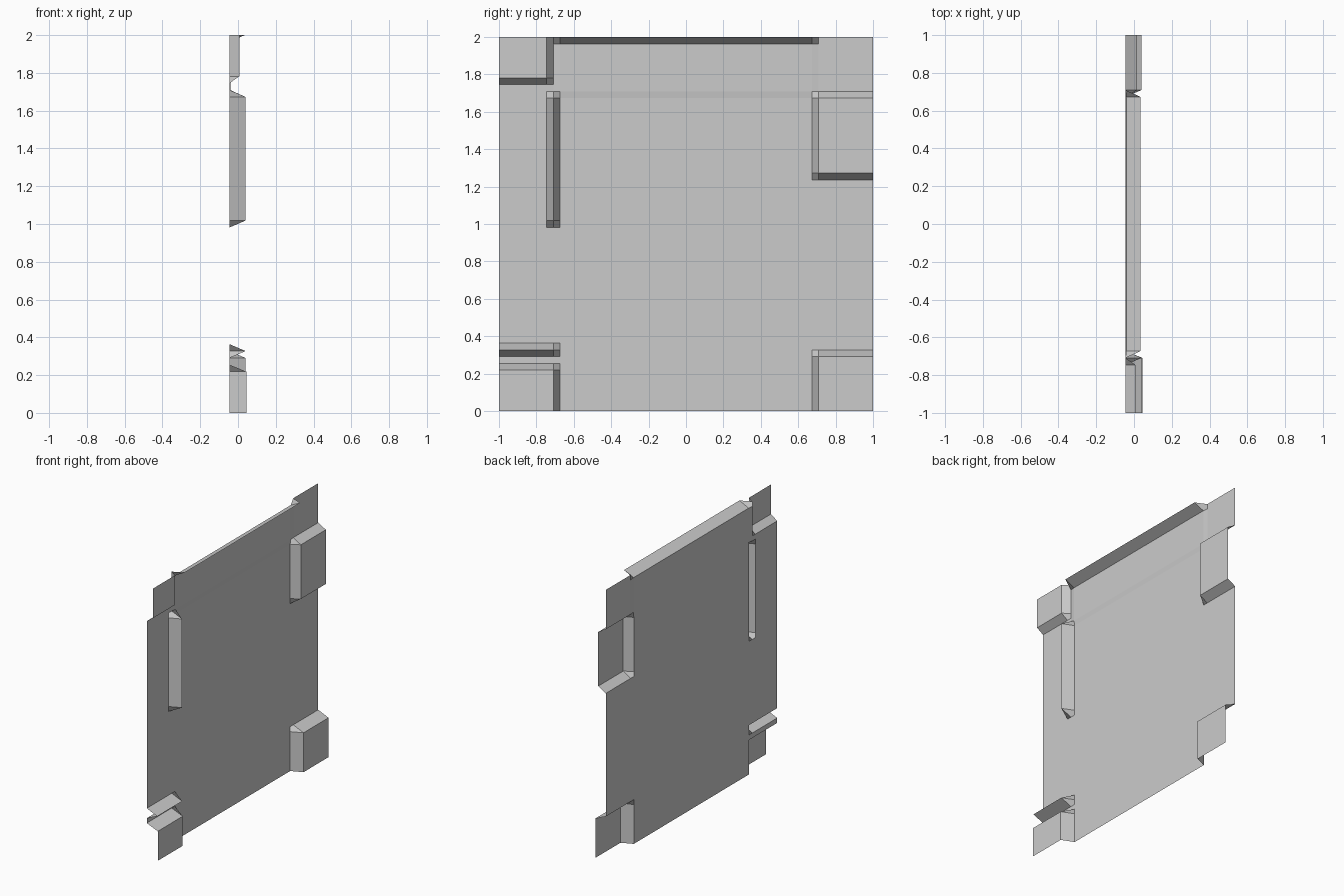
import bpy, bmesh

if "Cube" in bpy.data.objects:
    bpy.data.objects.remove(bpy.data.objects["Cube"])

G = 2 / 55          # spacing of the panel's grid; every edge falls on it
BASE = -0.045       # x of the flat sheet

# Raised areas: first and last grid column (y), first and last row (z), height.
# Each drops to the sheet over one grid step.
RAISED = [
    (0, 8, 0, 6, 0.090),      # lower left plate
    (0, 8, 9, 9, 0.085),      # short ridge
    (8, 8, 28, 46, 0.085),    # tall ridge
    (0, 7, 49, 55, 0.052),    # upper left plate
    (47, 55, 35, 46, 0.062),  # upper right plate
    (47, 55, 0, 8, 0.084),    # lower right plate
    (9, 46, 55, 55, 0.080),   # top lip
    (9, 46, 47, 55, 0.004),   # shallow upper field
]


def height(c, r):
    return max([0] + [h for a, b, lo, hi, h in RAISED
                      if a <= c <= b and lo <= r <= hi])


def lines(pairs):
    marks = {0, 55}
    for a, b in pairs:
        marks |= {a - 1, a, b, b + 1}
    return sorted(m for m in marks if 0 <= m <= 55)


cols = lines([(f[0], f[1]) for f in RAISED])
rows = lines([(f[2], f[3]) for f in RAISED])

# Sheet of quads, displaced along x
bm = bmesh.new()
grid = [[bm.verts.new((BASE + height(c, r), -1 + c * G, r * G)) for r in rows]
        for c in cols]
for i in range(len(cols) - 1):
    for j in range(len(rows) - 1):
        bm.faces.new((grid[i][j], grid[i + 1][j],
                      grid[i + 1][j + 1], grid[i][j + 1]))
bm.normal_update()

# Merge the coplanar faces
bmesh.ops.dissolve_limit(bm, angle_limit=0.01, verts=bm.verts[:],
                         edges=bm.edges[:])

mesh = bpy.data.meshes.new("wall_panel")
bm.to_mesh(mesh)
bm.free()
panel = bpy.data.objects.new("wall_panel", mesh)
bpy.context.collection.objects.link(panel)

grey = bpy.data.materials.new("light grey")
grey.diffuse_color = (0.6, 0.6, 0.6, 1)
grey.use_nodes = True
grey.node_tree.nodes["Principled BSDF"].inputs["Base Color"].default_value = grey.diffuse_color
mesh.materials.append(grey)
